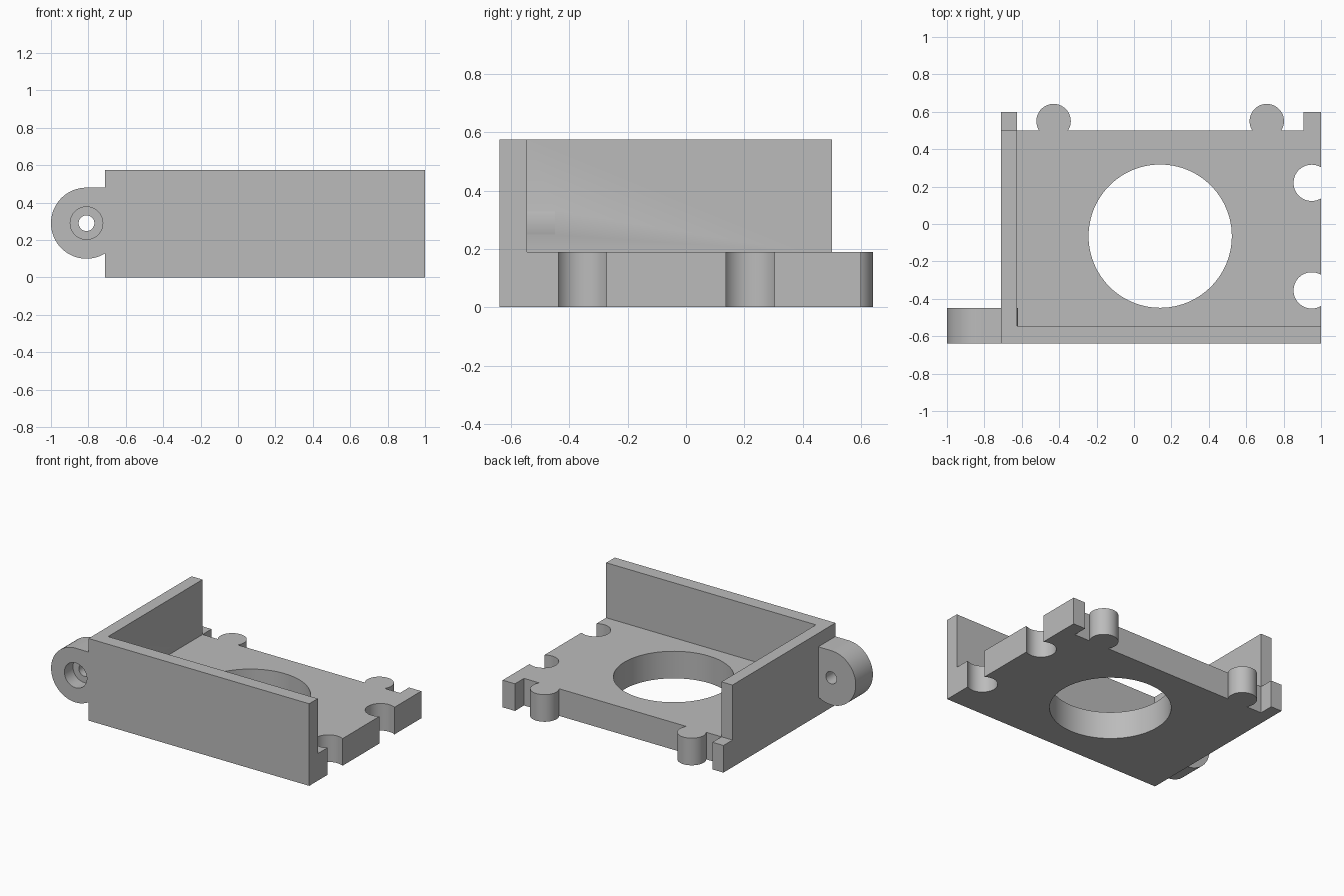
import bpy
import math
from mathutils import Matrix

cube = bpy.data.objects.get("Cube")
if cube:
    bpy.data.objects.remove(cube, do_unlink=True)

grey = bpy.data.materials.new("light grey plastic")
grey.use_nodes = True
colour = (0.5, 0.5, 0.5, 1)
grey.diffuse_color = colour
grey.node_tree.nodes["Principled BSDF"].inputs["Base Color"].default_value = colour

BASE_TOP, WALL_TOP = 0.19, 0.575
LEFT, RIGHT, FRONT, BACK = -0.71, 1.0, -0.64, 0.5


def box(name, x0, x1, y0, y1, z0, z1):
    bpy.ops.mesh.primitive_cube_add(size=1)
    ob = bpy.context.object
    ob.name = name
    ob.data.transform(Matrix.Translation(((x0 + x1) / 2, (y0 + y1) / 2, (z0 + z1) / 2))
                      @ Matrix.Diagonal((x1 - x0, y1 - y0, z1 - z0, 1)))
    ob.data.materials.append(grey)
    return ob


def cylinder(name, centre, radius, depth, along_y=False, sides=64):
    bpy.ops.mesh.primitive_cylinder_add(vertices=sides, radius=radius, depth=depth)
    ob = bpy.context.object
    ob.name = name
    turn = Matrix.Rotation(math.pi / 2, 4, "X") if along_y else Matrix.Identity(4)
    ob.data.transform(Matrix.Translation(centre) @ turn)
    ob.data.materials.append(grey)
    return ob


def combine(target, others, operation):
    """Apply a boolean with each helper and remove the helper."""
    bpy.context.view_layer.objects.active = target
    for other in others:
        mod = target.modifiers.new("boolean", "BOOLEAN")
        mod.operation, mod.solver, mod.object = operation, "EXACT", other
        bpy.ops.object.modifier_apply(modifier=mod.name)
        bpy.data.objects.remove(other, do_unlink=True)


# Base plate with two raised walls
body = box("bracket_body", LEFT, RIGHT, FRONT, BACK, 0, BASE_TOP)
added = [
    box("front_wall", LEFT, RIGHT, FRONT, -0.545, 0, WALL_TOP),
    box("side_wall", LEFT, -0.625, FRONT, BACK, 0, WALL_TOP),
    box("side_tab", LEFT, -0.625, 0.4, 0.6, 0, BASE_TOP),
    box("corner_tab", 0.905, RIGHT, 0.4, 0.6, 0, BASE_TOP),
]
# Interlocking knobs on the back edge
for x in (-0.43, 0.71):
    added.append(cylinder("knob", (x, 0.55, BASE_TOP / 2), 0.092, BASE_TOP))

# Screw lug beside the front wall: round end with a squared upper corner
lug_x, lug_y, lug_z, lug_r = -0.81, -0.545, 0.29, 0.19
added.append(cylinder("lug_round", (lug_x, lug_y, lug_z), lug_r, 0.19, True))
added.append(box("lug_block", lug_x, -0.65, FRONT, -0.45, lug_z, lug_z + lug_r))
combine(body, added, "UNION")

# Matching sockets, large opening, screw hole and counterbore
cuts = [cylinder("socket", (0.95, y, BASE_TOP / 2), 0.097, 0.3) for y in (-0.355, 0.22)]
cuts.append(cylinder("opening", (0.14, -0.065, BASE_TOP / 2), 0.383, 0.3, sides=96))
cuts.append(cylinder("screw_hole", (lug_x, lug_y, lug_z), 0.042, 0.4, True))
cuts.append(cylinder("counterbore", (lug_x, FRONT, lug_z), 0.087, 0.19, True))
combine(body, cuts, "DIFFERENCE")

# Smooth curved faces, crisp edges
bpy.ops.object.select_all(action="DESELECT")
body.select_set(True)
bpy.context.view_layer.objects.active = body
bpy.ops.object.shade_smooth_by_angle(angle=math.radians(30))
